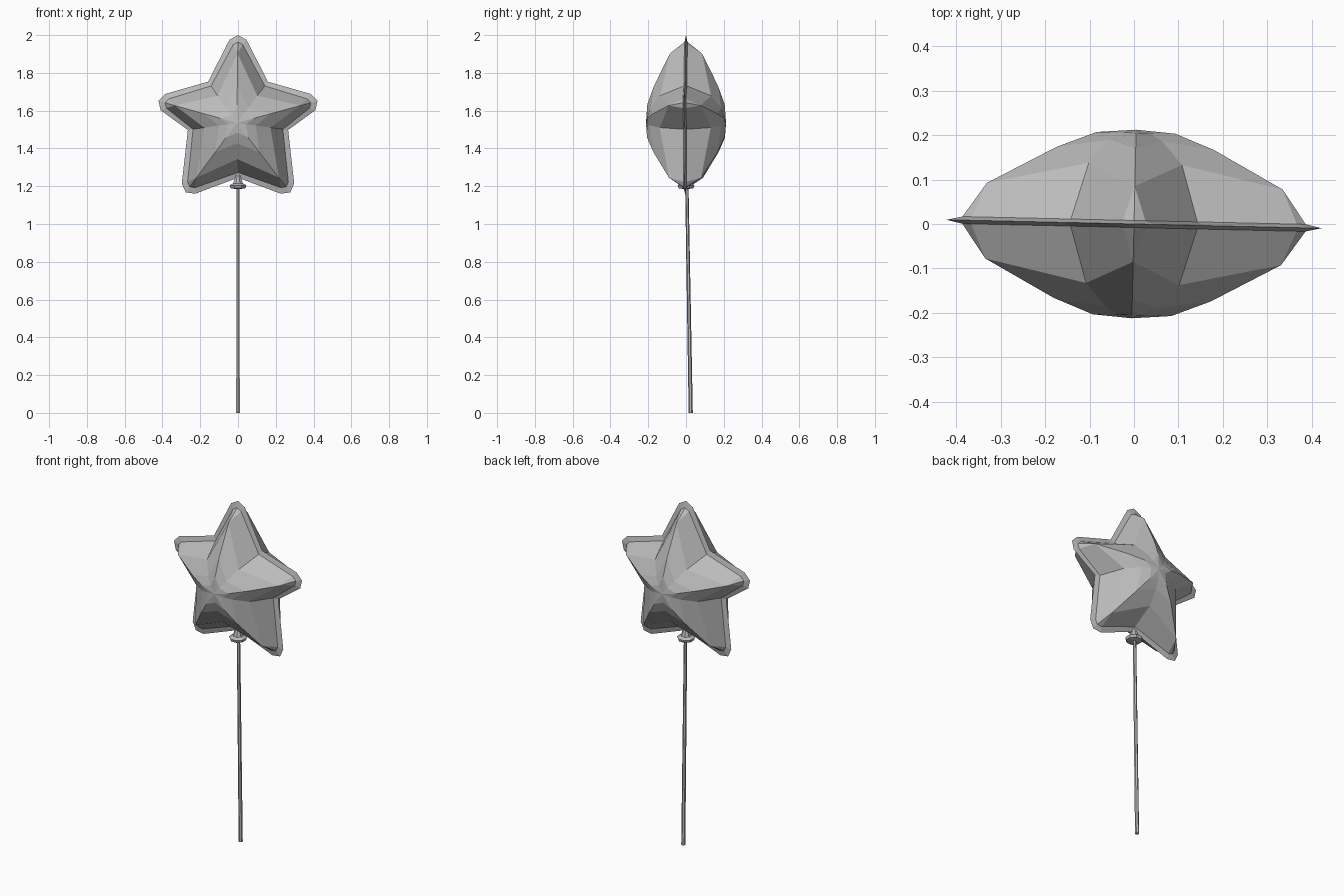
import bpy, bmesh
from math import radians, sin, cos
from mathutils import Vector, Matrix

old = bpy.data.objects.get("Cube")
if old:
    bpy.data.objects.remove(old)

foil = bpy.data.materials.new("foil grey")
foil.use_nodes = True
grey = (0.5, 0.5, 0.5, 1)
foil.diffuse_color = grey
foil.node_tree.nodes["Principled BSDF"].inputs["Base Color"].default_value = grey

CENTRE_Z = 1.535
# (angle, radius) of points and valleys around the star
TIPS = [(90, 0.465), (15.5, 0.437), (-53, 0.46), (233, 0.46), (164.5, 0.437)]
VALLEYS = [(54, 0.27), (-8, 0.268), (-90, 0.29), (188, 0.268), (126, 0.27)]


def finish(bm, name):
    bmesh.ops.recalc_face_normals(bm, faces=bm.faces)
    mesh = bpy.data.meshes.new(name)
    bm.to_mesh(mesh)
    bm.free()
    mesh.materials.append(foil)
    obj = bpy.data.objects.new(name, mesh)
    bpy.context.collection.objects.link(obj)
    return obj


def polar(angle, r, depth, side=0.0):
    a = radians(angle)
    return Vector((r * cos(a) + side * sin(a), depth, r * sin(a) - side * cos(a)))


def outline(bm, inset, depth):
    """Star outline with blunt points: three vertices per point, one per valley."""
    ring = []
    for (ta, tr), (va, vr) in zip(TIPS, VALLEYS):
        half = 0.045 - inset * 0.7
        tip = tr - inset * 1.3
        ring += [bm.verts.new(polar(ta, tip - half * 0.55, depth, -half)),
                 bm.verts.new(polar(ta, tip, depth)),
                 bm.verts.new(polar(ta, tip - half * 0.55, depth, half)),
                 bm.verts.new(polar(va, vr - inset, depth))]
    return ring


def bridge(bm, a, b):
    n = len(a)
    for i in range(n):
        j = (i + 1) % n
        bm.faces.new((a[i], a[j], b[j], b[i]))


# Puffed star, with a thin seam flange around its edge
# (ridge radius, ridge depth, valley radius, valley depth) as factors of the radii
RINGS = [(0.79, 0.085, 0.66, 0.135), (0.42, 0.17, 0.37, 0.188), (0.21, 0.205, 0.18, 0.205)]
bm = bmesh.new()
rim = outline(bm, 0, 0)
for s in (-1, 1):
    seam = outline(bm, 0.028, s * 0.008)
    bridge(bm, rim, seam)
    rings = []
    for rr, rd, vr, vd in RINGS:
        ring = []
        for tip, valley in zip(TIPS, VALLEYS):
            ring += [bm.verts.new(polar(tip[0], tip[1] * rr, s * rd)),
                     bm.verts.new(polar(valley[0], valley[1] * vr, s * vd))]
        rings.append(ring)
    first = rings[0]
    for k in range(5):
        before, t1, t2, t3, valley = [seam[(4 * k + d) % 20] for d in range(-1, 4)]
        ridge = first[2 * k]
        bm.faces.new((t1, t2, ridge))
        bm.faces.new((t2, t3, ridge))
        bm.faces.new((t3, valley, first[2 * k + 1], ridge))
        bm.faces.new((before, t1, ridge, first[2 * k - 1]))
    bridge(bm, rings[0], rings[1])
    bridge(bm, rings[1], rings[2])
    middle = bm.verts.new((0, s * 0.212, 0))
    for i in range(10):
        bm.faces.new((rings[2][i], rings[2][(i + 1) % 10], middle))
bm.transform(Matrix.Translation((0, 0, CENTRE_Z)) @ Matrix.Rotation(radians(-1.3), 4, "Z"))
finish(bm, "star_balloon")


def lathe(name, stations, sides):
    """Stations are (y, z, radius) of stacked rings, closed at both ends."""
    bm = bmesh.new()
    rings = []
    for y, z, r in stations:
        turn = [radians(360 * (i + 0.5) / sides) for i in range(sides)]
        rings.append([bm.verts.new((r * cos(a), y + r * sin(a), z)) for a in turn])
    for a, b in zip(rings, rings[1:]):
        bridge(bm, a, b)
    bm.faces.new(rings[0])
    bm.faces.new(rings[-1])
    return finish(bm, name)


# Tied neck under the star, and the slightly leaning stick
lathe("balloon_neck", [(0, 1.26, 0.012), (0, 1.215, 0.028), (0, 1.205, 0.048),
                       (0, 1.19, 0.043), (0, 1.185, 0.015)], 8)
lathe("stick", [(0.004, 1.22, 0.009), (0.025, 0, 0.011)], 6)
